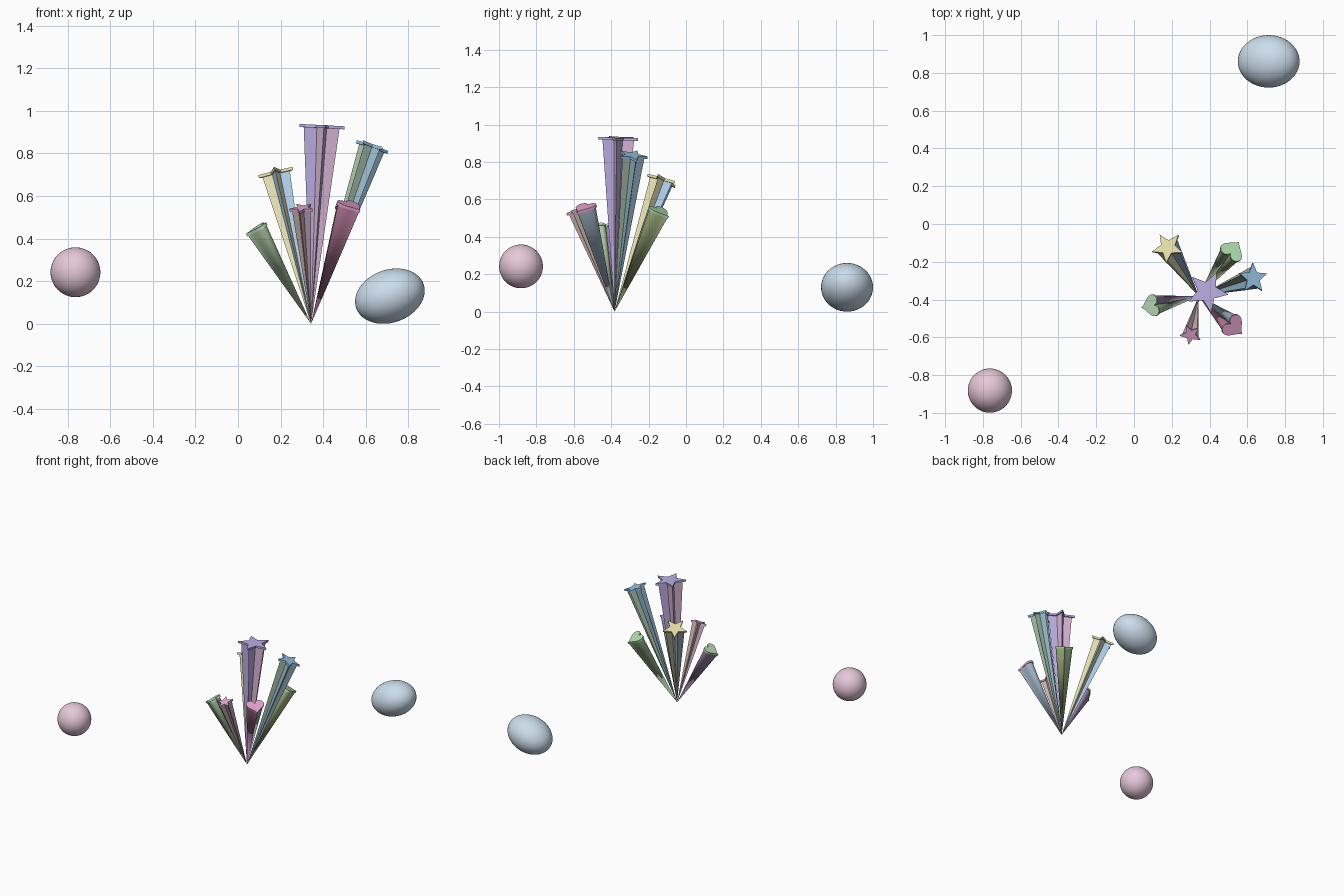
import bpy, bmesh, math
from mathutils import Vector

if "Cube" in bpy.data.objects:
    bpy.data.objects.remove(bpy.data.objects["Cube"])

APEX = Vector((0.343, -0.382, 0.0))


def material(name, rgb):
    m = bpy.data.materials.new(name)
    m.diffuse_color = (*rgb, 1)
    m.use_nodes = True
    m.node_tree.nodes["Principled BSDF"].inputs["Base Color"].default_value = m.diffuse_color
    return m


def star(r, ratio=0.45):
    # first tip points along local +x (outward)
    return [(k * math.cos(i * math.pi / 5), k * math.sin(i * math.pi / 5))
            for i in range(10) for k in [r if i % 2 == 0 else r * ratio]]


def heart(r, n=32):
    # tip points along local +x (outward), notch faces the middle
    pts = []
    for i in range(n):
        t = -2 * math.pi * i / n
        y = 13 * math.cos(t) - 5 * math.cos(2 * t) - 2 * math.cos(3 * t) - math.cos(4 * t)
        pts.append((-(y + 2.5) / 17 * r, -16 * math.sin(t) ** 3 / 17 * r))
    area = sum(a[0] * b[1] - b[0] * a[1] for a, b in zip(pts, pts[1:] + pts[:1]))
    return pts if area > 0 else pts[::-1]


def new_object(name, bm, mats):
    bmesh.ops.recalc_face_normals(bm, faces=bm.faces[:])
    me = bpy.data.meshes.new(name)
    bm.to_mesh(me)
    bm.free()
    for m in mats:
        me.materials.append(m)
    ob = bpy.data.objects.new(name, me)
    bpy.context.collection.objects.link(ob)
    return ob


def ray(name, shape, r, tip, cap_rgb, body_a, body_b, shrink, angle=None, thick=0.014):
    tip = Vector(tip)
    d = (tip - APEX).normalized()
    out = Vector((d.x, d.y, 0))
    if angle is not None:
        out = Vector((math.cos(math.radians(angle)), math.sin(math.radians(angle)), 0))
    e1 = (out - d * out.dot(d)).normalized()
    e2 = d.cross(e1)
    profile = shape(r)

    def ring(bm, centre, s):
        return [bm.verts.new(centre + e1 * x * s + e2 * y * s) for x, y in profile]

    n = len(profile)
    # tapered body running down to the shared point
    bm = bmesh.new()
    top = ring(bm, tip, shrink)
    point = bm.verts.new(APEX)
    for i in range(n):
        f = bm.faces.new((top[i], top[(i + 1) % n], point))
        f.material_index = i % 2 if n == 10 else int(i >= n // 2)
        f.smooth = n > 10
    bm.faces.new(top)
    new_object(name + "_body", bm, [material(name + "_a", body_a), material(name + "_b", body_b)])
    # thin cap plate
    bm = bmesh.new()
    low, high = ring(bm, tip - d * thick / 2, 1), ring(bm, tip + d * thick / 2, 1)
    for i in range(n):
        j = (i + 1) % n
        bm.faces.new((low[i], low[j], high[j], high[i]))
    bm.faces.new(high)
    bm.faces.new(low[::-1])
    new_object(name + "_cap", bm, [material(name + "_cap", cap_rgb)])


# four star rays
ray("tall_star", star, 0.113, (0.388, -0.358, 0.925), (0.50, 0.43, 0.78),
    (0.50, 0.42, 0.75), (0.72, 0.48, 0.70), 0.80, 64)
ray("blue_star", star, 0.082, (0.630, -0.287, 0.832), (0.30, 0.52, 0.74),
    (0.40, 0.55, 0.42), (0.32, 0.50, 0.62), 0.80)
ray("yellow_star", star, 0.087, (0.180, -0.125, 0.702), (0.75, 0.70, 0.38),
    (0.75, 0.72, 0.45), (0.42, 0.60, 0.80), 0.80)
ray("pink_star", star, 0.058, (0.300, -0.585, 0.540), (0.75, 0.38, 0.60),
    (0.60, 0.45, 0.42), (0.55, 0.38, 0.52), 0.82)

# three heart rays
ray("magenta_heart", heart, 0.068, (0.533, -0.548, 0.550), (0.75, 0.36, 0.60),
    (0.55, 0.22, 0.38), (0.35, 0.45, 0.55), 0.92)
ray("green_heart", heart, 0.068, (0.526, -0.135, 0.530), (0.43, 0.72, 0.42),
    (0.42, 0.50, 0.25), (0.35, 0.50, 0.30), 0.92)
ray("pale_heart", heart, 0.062, (0.085, -0.434, 0.443), (0.52, 0.76, 0.52),
    (0.35, 0.25, 0.42), (0.42, 0.58, 0.38), 0.92)


def ball(name, loc, radii, tilt, rgb):
    bpy.ops.mesh.primitive_uv_sphere_add(segments=48, ring_count=24, radius=1, location=loc,
                                         rotation=(0, math.radians(tilt), 0))
    ob = bpy.context.object
    ob.name = name
    ob.scale = radii
    bpy.ops.object.shade_smooth()
    ob.data.materials.append(material(name, rgb))


# round ball and tilted egg
ball("pink_ball", (-0.763, -0.882, 0.242), (0.117, 0.117, 0.117), 0, (0.80, 0.58, 0.69))
ball("blue_egg", (0.713, 0.861, 0.130), (0.168, 0.139, 0.124), -20, (0.60, 0.72, 0.83))
